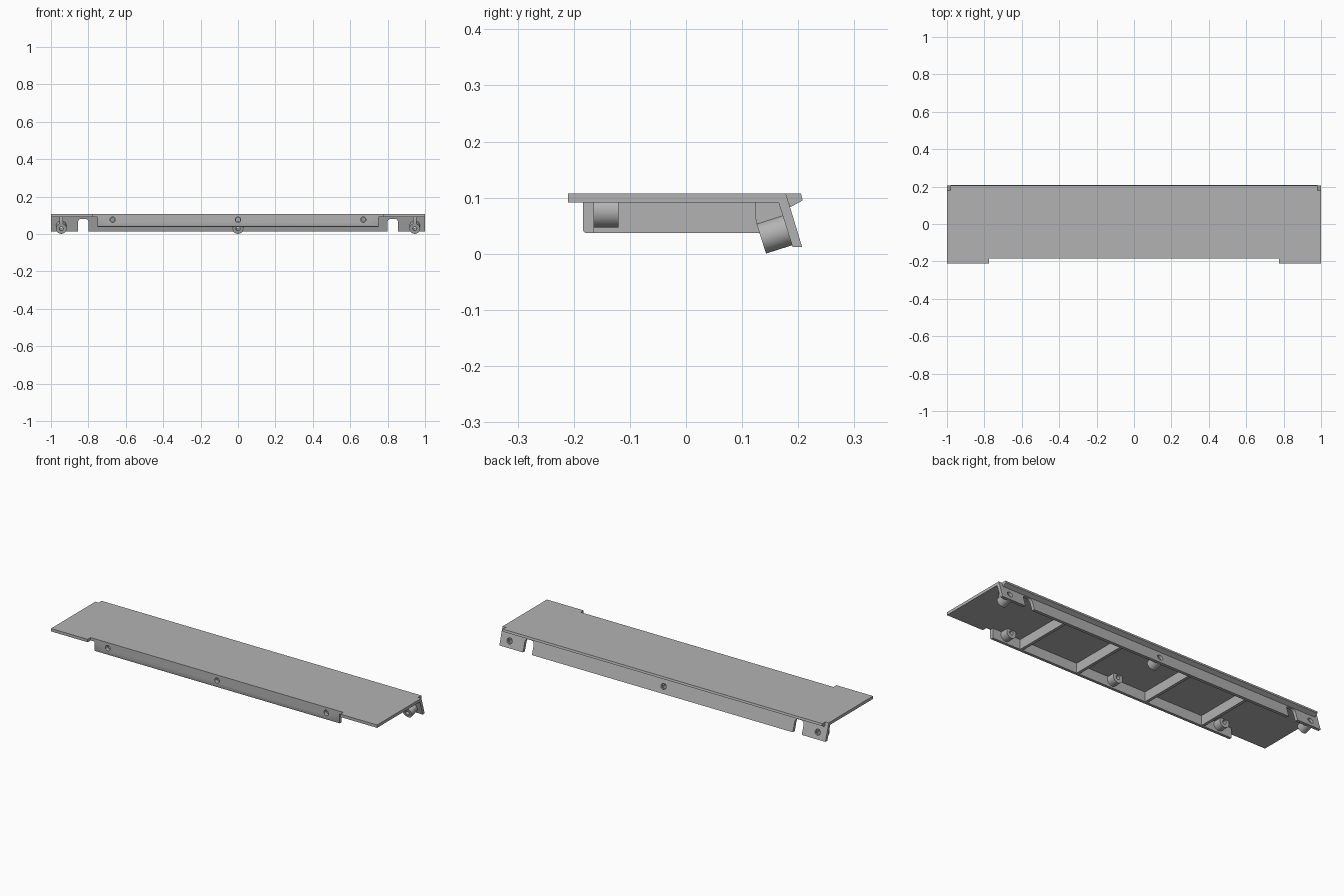
import bpy, bmesh, math
from mathutils import Vector

scene_cube = bpy.data.objects.get("Cube")
if scene_cube:
    bpy.data.objects.remove(scene_cube, do_unlink=True)

grey = bpy.data.materials.new("matte grey")
grey.use_nodes = True
COLOUR = (0.45, 0.45, 0.45, 1)
grey.diffuse_color = COLOUR
grey.node_tree.nodes["Principled BSDF"].inputs["Base Color"].default_value = COLOUR

# Shared dimensions
TOP, UNDER = 0.107, 0.091
FRONT, FRONT_IN = -0.184, -0.164
RIB_LOW = 0.037
TILT = Vector((0, 0.953, 0.303))       # outward normal of the leaning back wall
BACK_START = Vector((0, 0.134, 0.0275))
FRONT_Z = 0.076


def finish(name, bm):
    bmesh.ops.recalc_face_normals(bm, faces=bm.faces)
    mesh = bpy.data.meshes.new(name)
    bm.to_mesh(mesh)
    bm.free()
    mesh.materials.append(grey)
    ob = bpy.data.objects.new(name, mesh)
    bpy.context.collection.objects.link(ob)
    return ob


def prism(name, outline, low, high, axis="x"):
    """Extrude a (y, z) outline along x, or an (x, z) outline along y."""
    bm = bmesh.new()
    place = (lambda a, b: (low, a, b)) if axis == "x" else (lambda a, b: (a, low, b))
    face = bm.faces.new([bm.verts.new(place(a, b)) for a, b in outline])
    out = bmesh.ops.extrude_face_region(bm, geom=[face])
    step = high - low
    move = (step, 0, 0) if axis == "x" else (0, step, 0)
    bmesh.ops.translate(bm, vec=move, verts=[v for v in out["geom"] if isinstance(v, bmesh.types.BMVert)])
    return finish(name, bm)


def box(name, x0, x1, y0, y1, z0, z1):
    return prism(name, [(y0, z0), (y1, z0), (y1, z1), (y0, z1)], x0, x1)


def rod(name, start, direction, length, radius):
    bm = bmesh.new()
    bmesh.ops.create_cone(bm, cap_ends=True, segments=40, radius1=radius, radius2=radius, depth=length)
    turn = direction.to_track_quat("Z", "Y").to_matrix().to_4x4()
    bmesh.ops.transform(bm, matrix=turn, verts=bm.verts)
    bmesh.ops.translate(bm, vec=start + direction * length / 2, verts=bm.verts)
    return finish(name, bm)


def cut(ob, cutters):
    for cutter in cutters:
        cutter.hide_render = True
        mod = ob.modifiers.new("cut", "BOOLEAN")
        mod.operation = "DIFFERENCE"
        mod.solver = "EXACT"
        mod.object = cutter
        bpy.context.view_layer.objects.active = ob
        bpy.ops.object.modifier_apply(modifier=mod.name)
        bpy.data.objects.remove(cutter, do_unlink=True)


parts = []

# Top panel with a long shallow recess in its front edge
panel = prism("top_panel", [(-0.21, UNDER), (0.183, UNDER), (0.178, TOP), (-0.21, TOP)], -1, 1)
cut(panel, [box("recess_cutter", -0.775, 0.775, -0.3, FRONT, 0, 0.2)])
parts.append(panel)

# Overhanging back lip, stopping short of the panel ends
parts.append(prism("back_lip", [(0.178, TOP), (0.205, TOP), (0.208, 0.095), (0.186, 0.083), (0.183, UNDER)], -0.98, 0.98))

# Leaning back wall with two round-topped slots
back_wall = prism("back_wall", [(0.165, UNDER), (0.19, 0.012), (0.207, 0.012), (0.183, UNDER)], -1, 1)
half, radius, slot_top = 0.0275, 0.018, 0.081
for side in (-1, 1):
    outline = [(-half, -0.05), (half, -0.05)]
    for centre, first in ((half - radius, 0), (radius - half, 90)):
        for i in range(7):
            a = math.radians(first + 15 * i)
            outline.append((centre + radius * math.cos(a), slot_top - radius + radius * math.sin(a)))
    cut(back_wall, [prism("slot_cutter", [(side * 0.8275 + x, z) for x, z in outline], 0.1, 0.3, "y")])
parts.append(back_wall)

# Front wall with an eased lower edge
front_wall = prism("front_wall", [(FRONT, UNDER), (FRONT, RIB_LOW + 0.006), (FRONT + 0.002, RIB_LOW + 0.002),
                                  (FRONT + 0.006, RIB_LOW), (FRONT_IN, RIB_LOW), (FRONT_IN, UNDER)], -0.75, 0.75)
parts.append(front_wall)

# Cross ribs between the two walls
for i, x in enumerate((-0.57, -0.215, 0.215, 0.57)):
    parts.append(prism(f"cross_rib_{i + 1}", [(FRONT_IN, RIB_LOW), (0.182, RIB_LOW), (0.165, UNDER), (FRONT_IN, UNDER)],
                       x - 0.008, x + 0.008))

# Front screw bosses, with wider clearance holes through the wall
FORWARD = Vector((0, 1, 0))
for i, x in enumerate((-0.67, 0, 0.67)):
    boss = rod(f"front_boss_{i + 1}", Vector((x, FRONT_IN, FRONT_Z)), FORWARD, 0.044, 0.0295)
    cut(boss, [rod("bore_cutter", Vector((x, -0.3, FRONT_Z)), FORWARD, 0.4, 0.011)])
    cut(front_wall, [rod("hole_cutter", Vector((x, -0.3, FRONT_Z)), FORWARD, 0.2, 0.0145)])
    parts.append(boss)

# Back screw bosses, square to the leaning wall, each hung from a small web
for i, x in enumerate((-0.945, 0, 0.945)):
    start = BACK_START + Vector((x, 0, 0))
    boss = rod(f"back_boss_{i + 1}", start, TILT, 0.052, 0.0285)
    cut(boss, [rod("bore_cutter", start - TILT * 0.05, TILT, 0.2, 0.011)])
    cut(back_wall, [rod("hole_cutter", start, TILT, 0.15, 0.016)])
    web = prism(f"boss_web_{i + 1}", [(0.123, UNDER), (0.123, 0.066), (0.127, 0.05), (0.176, 0.065), (0.167, UNDER)],
                x - 0.01, x + 0.01)
    parts += [boss, web]

# Smooth the round surfaces, keeping the edges crisp
bpy.ops.object.select_all(action="DESELECT")
for ob in parts:
    ob.select_set(True)
bpy.context.view_layer.objects.active = panel
bpy.ops.object.shade_smooth_by_angle(angle=math.radians(30))
